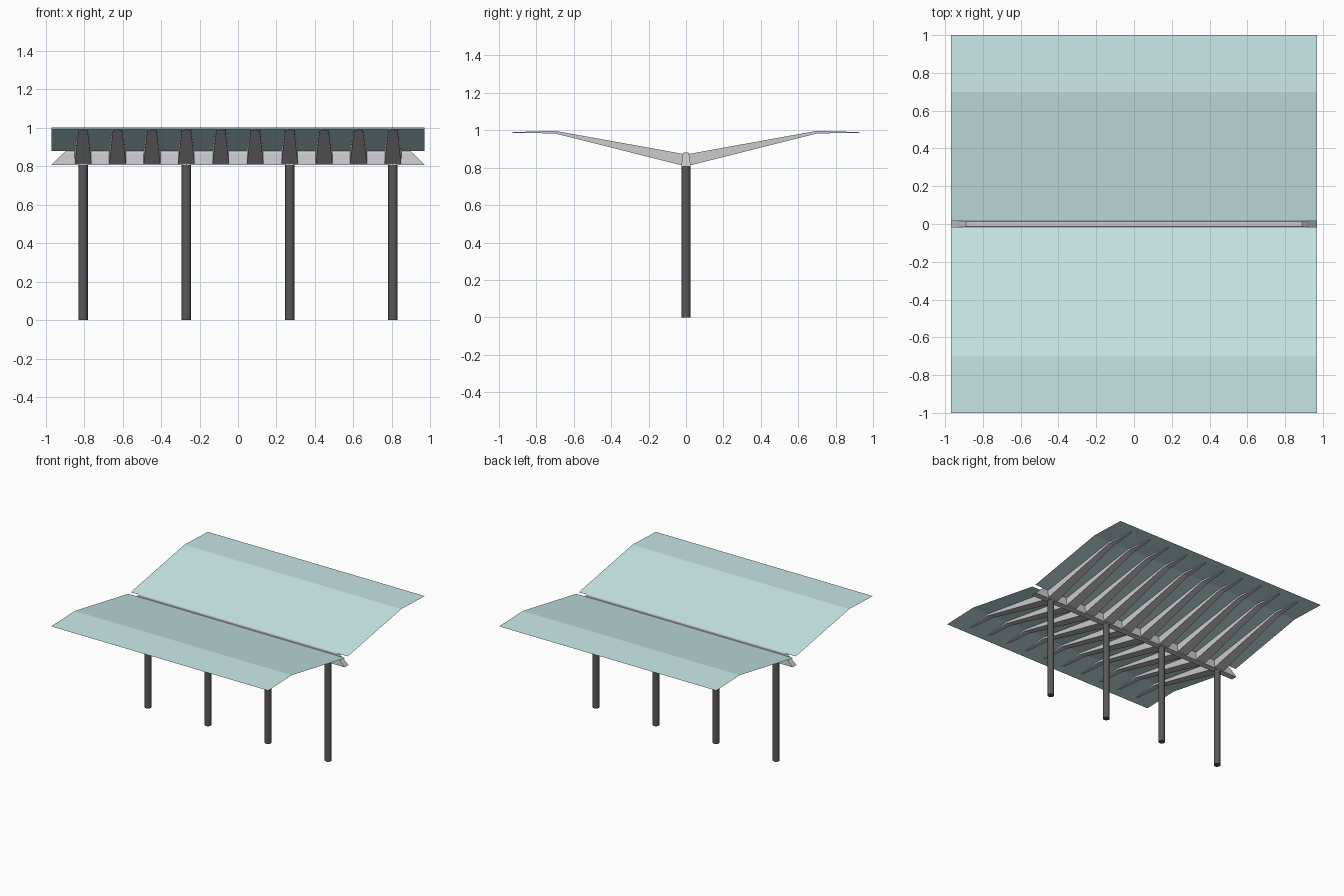
import bpy, bmesh

if "Cube" in bpy.data.objects:
    bpy.data.objects.remove(bpy.data.objects["Cube"])


def material(name, rgb):
    m = bpy.data.materials.new(name)
    m.diffuse_color = (*rgb, 1)
    m.use_nodes = True
    m.node_tree.nodes["Principled BSDF"].inputs["Base Color"].default_value = m.diffuse_color
    return m


def loft(name, rings, closed=True, mat=None):
    """Join successive point rings with quads; closed rings also get end caps."""
    bm = bmesh.new()
    vs = [[bm.verts.new(p) for p in ring] for ring in rings]
    n = len(rings[0])
    for a, b in zip(vs, vs[1:]):
        for i in range(n if closed else n - 1):
            j = (i + 1) % n
            bm.faces.new((a[i], a[j], b[j], b[i]))
    if closed:
        bm.faces.new(vs[0])
        bm.faces.new(vs[-1])
        bmesh.ops.recalc_face_normals(bm, faces=bm.faces[:])
    else:
        for f in bm.faces:
            f.normal_update()
            if f.normal.z < 0:
                f.normal_flip()
    mesh = bpy.data.meshes.new(name)
    bm.to_mesh(mesh)
    bm.free()
    ob = bpy.data.objects.new(name, mesh)
    bpy.context.collection.objects.link(ob)
    if mat:
        mesh.materials.append(mat)
    return ob


teal = material("teal_sheet", (0.58, 0.82, 0.81))
black = material("black_steel", (0.1, 0.1, 0.1))

# Folded thin roof sheets, one each side of the gutter gap
for s, side in ((-1, "front"), (1, "back")):
    profile = [(0.017, 0.878), (0.70, 1.0), (1.0, 0.99)]
    loft(side + "_roof_sheet",
         [[(-0.97, s * y, z), (0.97, s * y, z)] for y, z in profile],
         closed=False, mat=teal)

# Long tapered beam with raked ends: half length, half width, height
beam = [(0.97, 0.025, 0.806), (0.91, 0.019, 0.865), (0.89, 0.012, 0.882)]
loft("main_beam", [[(-x, -y, z), (x, -y, z), (x, y, z), (-x, y, z)]
                   for x, y, z in beam])

# Tapered cantilever ribs: y, half width, bottom z, top z
rib = [(0.0, 0.044, 0.807, 0.871), (0.70, 0.024, 0.983, 0.997),
       (0.93, 0.006, 0.987, 0.990)]
for i in range(10):
    cx = -0.805 + i * 1.61 / 9
    for s, side in ((-1, "front"), (1, "back")):
        loft(f"{side}_rib_{i + 1}",
             [[(cx - w, s * y, b), (cx + w, s * y, b),
               (cx + w, s * y, t), (cx - w, s * y, t)] for y, w, b, t in rib])

# Round columns
for i in range(4):
    bpy.ops.mesh.primitive_cylinder_add(
        vertices=24, radius=0.025, depth=0.81,
        location=(-0.805 + i * 1.61 / 3, 0, 0.405))
    col = bpy.context.object
    col.name = f"column_{i + 1}"
    col.data.materials.append(black)
    bpy.ops.object.shade_smooth_by_angle()
